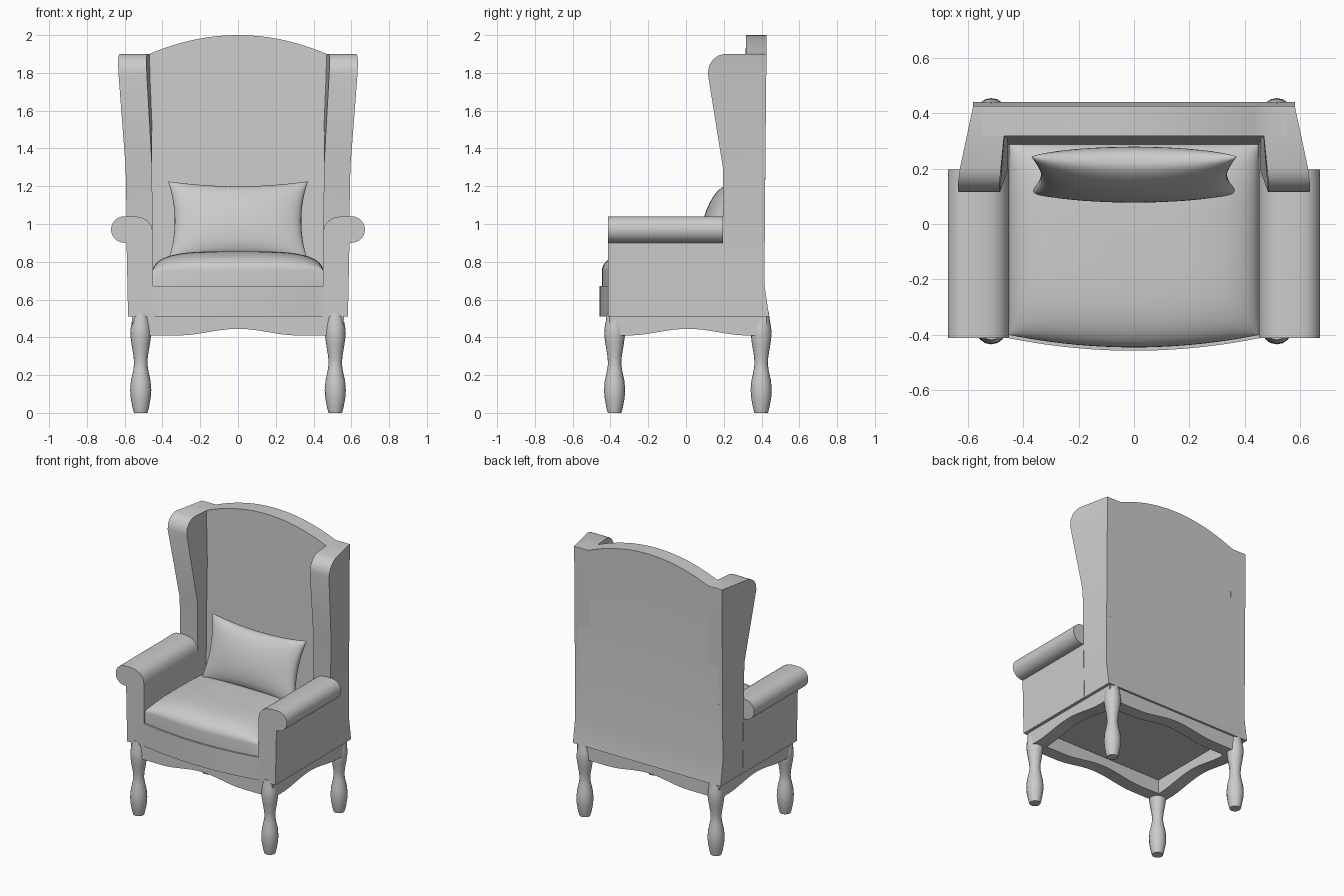
import bpy, bmesh, math
from mathutils import Matrix, Vector

if "Cube" in bpy.data.objects:
    bpy.data.objects.remove(bpy.data.objects["Cube"])


def finish(name, bm, angle=35):
    bmesh.ops.recalc_face_normals(bm, faces=bm.faces)
    me = bpy.data.meshes.new(name)
    bm.to_mesh(me)
    bm.free()
    ob = bpy.data.objects.new(name, me)
    bpy.context.collection.objects.link(ob)
    bpy.ops.object.select_all(action='DESELECT')
    ob.select_set(True)
    bpy.context.view_layer.objects.active = ob
    bpy.ops.object.shade_smooth_by_angle(angle=math.radians(angle))
    return ob


def loft(name, rings, angle=35):
    """Skin a row of closed rings and cap both ends."""
    bm = bmesh.new()
    vs = [[bm.verts.new(p) for p in r] for r in rings]
    n = len(vs[0])
    for a, b in zip(vs, vs[1:]):
        for i in range(n):
            j = (i + 1) % n
            bm.faces.new((a[i], a[j], b[j], b[i]))
    bm.faces.new(vs[0])
    bm.faces.new(vs[-1])
    return finish(name, bm, angle)


def span(a, b, n):
    return [a + (b - a) * i / n for i in range(n + 1)]


# Arched back panel
rings = []
for x in [-0.55] + span(-0.47, 0.47, 24) + [0.55]:
    top = 1.9 + 0.1 * max(0, 1 - (x / 0.47) ** 2)
    rings.append([(x, 0.44, 0.51), (x, 0.415, 0.68), (x, 0.425, top),
                  (x, 0.318, top), (x, 0.285, 0.68), (x, 0.285, 0.51)])
loft("back_panel", rings)

# Wings: z, back y, front y, outer front x, inner front x
wing = [(0.51, 0.44, 0.195, 0.58, 0.45), (0.68, 0.415, 0.195, 0.583, 0.45),
        (1.3, 0.42, 0.195, 0.595, 0.455), (1.8, 0.425, 0.115, 0.633, 0.483),
        (1.84, 0.425, 0.123, 0.635, 0.485), (1.87, 0.425, 0.142, 0.635, 0.485),
        (1.89, 0.425, 0.168, 0.632, 0.483), (1.9, 0.425, 0.2, 0.628, 0.48)]
# Rolled arm cross-section (x, z)
arm = [(0.45, 0.51), (0.45, 0.95), (0.458, 0.99), (0.48, 1.018), (0.51, 1.034),
       (0.55, 1.041), (0.6, 1.041)]
arm += [(0.603 + 0.069 * math.sin(a), 0.971 + 0.07 * math.cos(a))
        for a in span(0.3, math.pi, 10)]
arm += [(0.59, 0.9), (0.582, 0.51)]
# Turned leg profile (radius, z)
leg = [(0.036, 0), (0.044, 0.03), (0.053, 0.08), (0.056, 0.12), (0.052, 0.17),
       (0.04, 0.225), (0.035, 0.26), (0.038, 0.3), (0.048, 0.36), (0.055, 0.41),
       (0.053, 0.45), (0.046, 0.49), (0.04, 0.53)]

for s, side in ((-1, "left"), (1, "right")):
    loft(side + "_wing", [[(s * 0.58, yb, z), (s * xo, yf, z),
                           (s * xi, yf, z), (s * 0.458, yb, z)]
                          for z, yb, yf, xo, xi in wing], 25)
    loft(side + "_arm", [[(s * x, y, z) for x, z in arm] for y in (-0.412, 0.196)])
    for y, end in ((-0.378, "front"), (0.398, "back")):
        loft(f"{end}_{side}_leg",
             [[(s * 0.515 + r * math.cos(k * math.pi / 8),
                y + r * math.sin(k * math.pi / 8), z) for k in range(16)]
              for r, z in leg], 50)


def front(x):
    return -0.412 - 0.045 * max(0, 1 - (x / 0.45) ** 2)


# Seat base with bowed front rail
loft("seat_base", [[(x, front(x), 0.51), (x, front(x), 0.672),
                    (x, 0.41, 0.672), (x, 0.41, 0.51)]
                   for x in [-0.58] + span(-0.45, 0.45, 20) + [0.58]])

# Scalloped apron boards


def apron(name, half, place):
    rings = []
    for t in span(-half, half, 36):
        low = 0.41 + 0.0175 * (1 + math.cos(math.pi * min(1, abs(t) / 0.32)))
        rings.append([place(t, d, z) for d, z in
                      ((0, low), (0, 0.52), (0.09, 0.52), (0.09, low))])
    loft(name, rings)


apron("front_apron", 0.555, lambda t, d, z: (t, -0.405 + d, z))
apron("back_apron", 0.555, lambda t, d, z: (t, 0.425 - d, z))
apron("left_apron", 0.41, lambda t, d, z: (-0.56 + d, t + 0.01, z))
apron("right_apron", 0.41, lambda t, d, z: (0.56 - d, t + 0.01, z))

# Domed seat cushion
bm = bmesh.new()
bmesh.ops.create_grid(bm, x_segments=32, y_segments=32, size=1)
rim = [e for e in bm.edges if e.is_boundary]
skirt = [g for g in bmesh.ops.extrude_edge_only(bm, edges=rim)["geom"]
         if isinstance(g, bmesh.types.BMVert)]
low = set(skirt)
for v in bm.verts:
    u, w = (math.sin(c * math.pi / 2) for c in v.co.xy)
    x = 0.45 * u
    yf = front(x) + 0.012
    y = yf + (0.29 - yf) * (w + 1) / 2
    dome = math.sqrt(max(0, (1 - u ** 4) * (1 - w ** 4)))
    v.co = (x, y, 0.66 if v in low else 0.755 + 0.1 * dome)
bmesh.ops.holes_fill(bm, edges=[e for e in bm.edges if e.is_boundary], sides=0)
finish("seat_cushion", bm, 60)

# Pinched throw pillow leaning on the back
bm = bmesh.new()
tilt = Matrix.Translation((0, 0.178, 1.015)) @ Matrix.Rotation(math.radians(-17), 4, 'X')
for d in (-1, 1):
    new = bmesh.ops.create_grid(bm, x_segments=28, y_segments=28, size=1)["verts"]
    for v in new:
        u, w = (math.sin(c * math.pi / 2) for c in v.co.xy)
        puff = max(0, (1 - u * u) * (1 - w * w)) ** 0.42
        v.co = tilt @ Vector((u * (0.335 + 0.035 * w * w), d * 0.085 * puff,
                              w * (0.19 + 0.03 * u * u)))
bmesh.ops.remove_doubles(bm, verts=bm.verts, dist=0.0004)
finish("throw_pillow", bm, 70)
